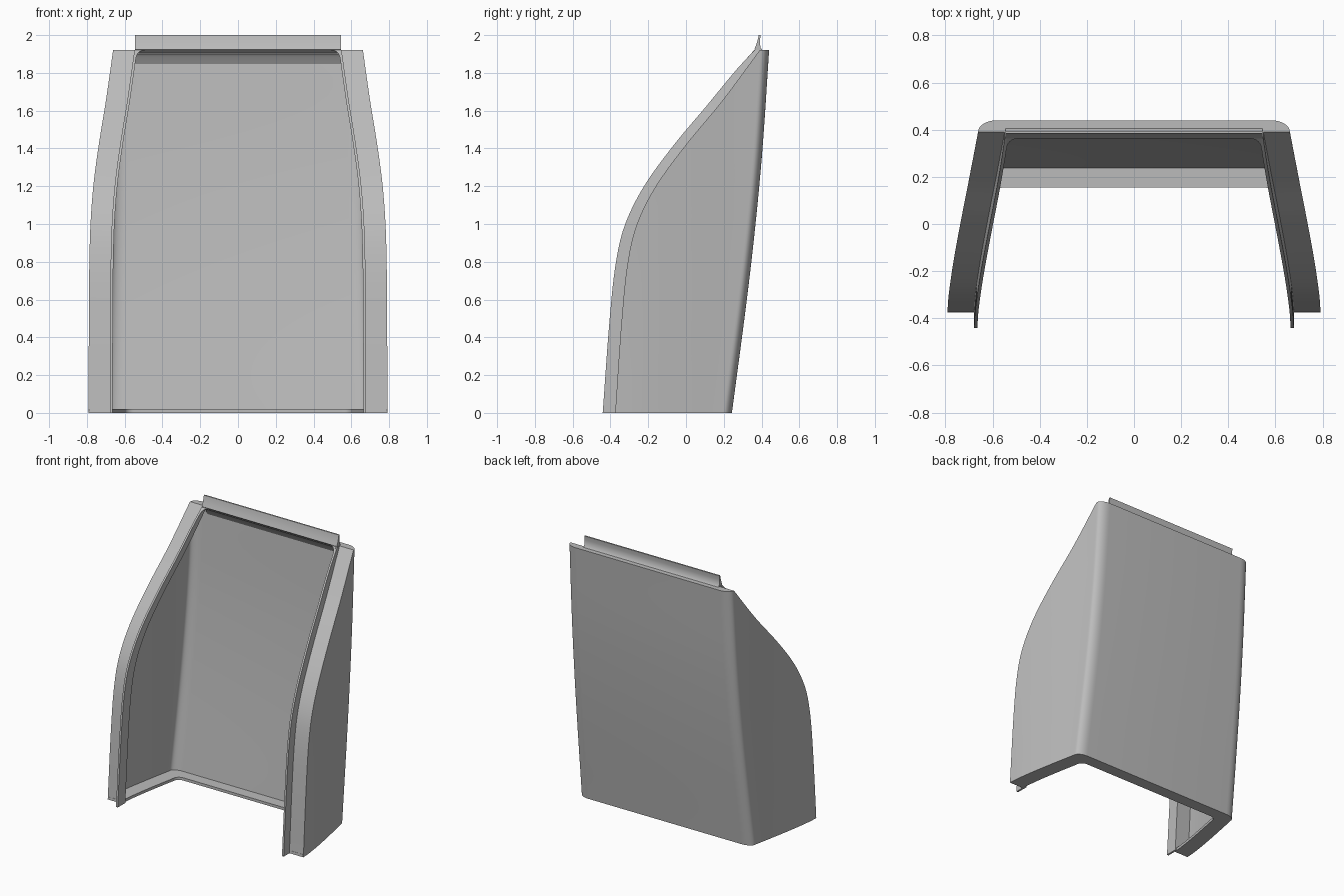
import bpy, bmesh, math

if "Cube" in bpy.data.objects:
    bpy.data.objects.remove(bpy.data.objects["Cube"])

GREY = bpy.data.materials.new("plain_grey")
GREY.use_nodes = True
GREY.diffuse_color = (0.5, 0.5, 0.5, 1)
GREY.node_tree.nodes["Principled BSDF"].inputs["Base Color"].default_value = (0.5, 0.5, 0.5, 1)

TOP = 1.92


def curve(points):
    """Smooth function through (t, value) points."""
    def slope(i):
        a, b = points[max(i - 1, 0)], points[min(i + 1, len(points) - 1)]
        return (b[1] - a[1]) / (b[0] - a[0])

    def value(t):
        i = 0
        while i < len(points) - 2 and t > points[i + 1][0]:
            i += 1
        (t0, v0), (t1, v1) = points[i], points[i + 1]
        h = t1 - t0
        s = (t - t0) / h
        return ((2 * s**3 - 3 * s**2 + 1) * v0 + (s**3 - 2 * s**2 + s) * h * slope(i)
                + (3 * s**2 - 2 * s**3) * v1 + (s**3 - s**2) * h * slope(i + 1))
    return value


# Controlling outlines: wall half-width by depth, back and front edges by height
half_width = curve([(-0.45, 0.792), (-0.37, 0.791), (-0.3, 0.786), (-0.16, 0.766),
                    (0, 0.737), (0.24, 0.69), (0.45, 0.65)])
back_edge = curve([(0, 0.243), (0.6, 0.322), (1, 0.368), (1.4, 0.405), (TOP, 0.44)])
front_edge = curve([(0, -0.375), (0.5, -0.34), (0.8, -0.308), (1, -0.26), (1.2, -0.16),
                    (1.42, 0), (1.65, 0.19), (TOP, 0.39)])
lip_depth = curve([(0, 0.066), (1, 0.062), (1.6, 0.062), (1.8, 0.05), (TOP, 0.028)])
HEIGHTS = [TOP * i / 40 for i in range(41)]


def u_path(front, back, inset=0, rx=0.08, ry=0.048):
    """U-shaped plan outline, running from the left front round the back."""
    half = []
    for i in range(8):
        y = front + (back - ry - front) * i / 8
        half.append((half_width(y) - inset, y))
    corner_x = half_width(back - ry) - inset
    for i in range(9):
        a = math.pi / 2 * i / 8
        half.append((corner_x - rx * (1 - math.cos(a)), back - ry + ry * math.sin(a)))
    return half + [(-x, y) for x, y in reversed(half)]


def make(name, rows, closed=False, caps=False, angle=35):
    """Skin rows of equal point counts into a surface."""
    bm = bmesh.new()
    vr = [[bm.verts.new(p) for p in row] for row in rows]
    n = len(rows[0])
    for a, b in zip(vr, vr[1:]):
        for j in range(n if closed else n - 1):
            k = (j + 1) % n
            bm.faces.new((a[j], a[k], b[k], b[j]))
    if caps:
        bm.faces.new(vr[0][::-1])
        bm.faces.new(vr[-1])
    bmesh.ops.recalc_face_normals(bm, faces=bm.faces)
    mesh = bpy.data.meshes.new(name)
    bm.to_mesh(mesh)
    bm.free()
    mesh.materials.append(GREY)
    obj = bpy.data.objects.new(name, mesh)
    bpy.context.collection.objects.link(obj)
    bpy.ops.object.select_all(action="DESELECT")
    obj.select_set(True)
    bpy.context.view_layer.objects.active = obj
    bpy.ops.object.shade_smooth_by_angle(angle=math.radians(angle))
    return obj


# Thin curved outer shell: outside path and back again along the inside
def shell_row(z):
    f, b = front_edge(z), back_edge(z)
    outer = u_path(f, b)
    inner = u_path(f, b - 0.009, 0.01, 0.075, 0.04)
    return [(x, y, z) for x, y in outer + inner[::-1]]


make("outer_shell", [shell_row(z) for z in HEIGHTS], closed=True, caps=True)


# Side flanges with the thin raised lip along their inner edge
def flange_row(z, side):
    f = front_edge(z)
    w = half_width(f)
    rear = f + 0.022
    tip = f - lip_depth(z)
    section = [(w - 0.001, f), (w - 0.113, f), (w - 0.113, tip), (w - 0.127, tip),
               (w - 0.127, rear), (w - 0.008, rear)]
    return [(side * x, y, z) for x, y in section]


for label, side in (("left", 1), ("right", -1)):
    make(label + "_flange", [flange_row(z, side) for z in HEIGHTS], closed=True, caps=True)


# Bottom rim: flat U-shaped plate
outer = u_path(front_edge(0), back_edge(0) - 0.001, 0.001)
inner = u_path(front_edge(0), 0.155, 0.115, 0.05, 0.045)
make("bottom_rim", [[(x, y, z) for x, y in path]
                    for path, z in ((outer, 0), (inner, 0), (inner, 0.02), (outer, 0.02), (outer, 0))])

# Top plate closing the shell
cap = u_path(front_edge(TOP), back_edge(TOP) - 0.002, 0.002)
make("top_plate", [[(x, y, z) for x, y in cap] for z in (TOP - 0.02, TOP)], closed=True, caps=True)

# Top rail: raised lip with a hollow back and a sloping underside
rail = [(0.362, 1.925), (0.372, 1.95), (0.381, 1.98), (0.385, 2.0), (0.395, 2.0),
        (0.391, 1.97), (0.394, 1.935), (0.405, 1.92), (0.436, 1.92), (0.43, 1.84),
        (0.405, 1.885), (0.385, 1.912), (0.37, 1.918)]
make("top_rail", [[(x, y, z) for y, z in rail] for x in (-0.546, 0.546)],
     closed=True, caps=True, angle=40)

# Rounded gussets where the lip turns under the top rail
for label, side in (("left", 1), ("right", -1)):
    arc = [(0.54 - 0.045 * (1 - math.cos(a)), 1.875 + 0.045 * math.sin(a))
           for a in (math.pi / 2 * i / 6 for i in range(7))]
    outline = [(0.54, 1.922)] + arc
    rows = []
    for shift in (0, 0.014):
        rows.append([(side * x, front_edge(z) - lip_depth(z) + shift, z) if z < TOP
                     else (side * x, 0.362 + shift, z) for x, z in outline])
    make(label + "_corner_gusset", rows, closed=True, caps=True)
